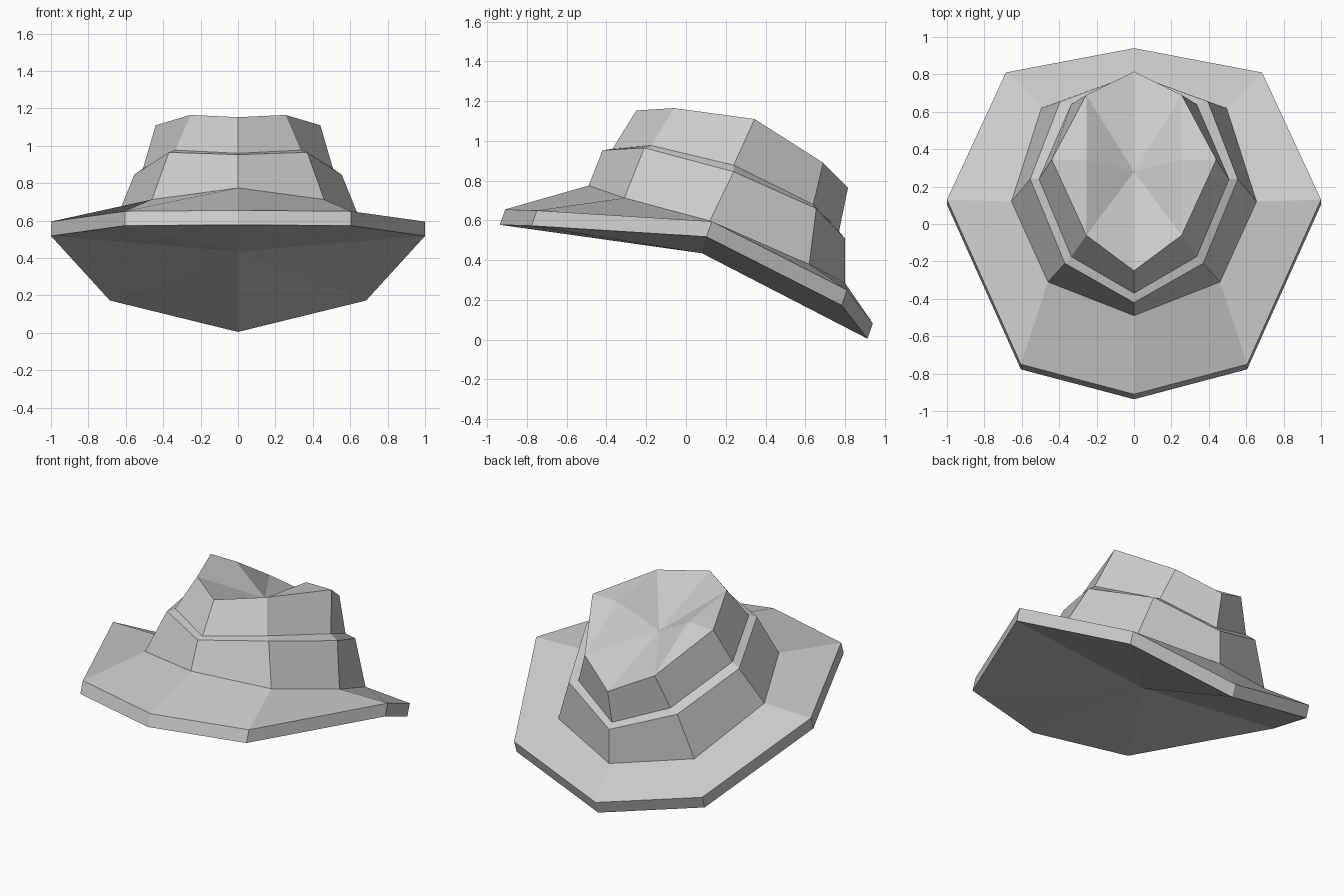
import bpy
from mathutils import Vector

old = bpy.data.objects.get("Cube")
if old:
    bpy.data.objects.remove(old, do_unlink=True)

# Single felt colour
felt = bpy.data.materials.new("grey_felt")
grey = (0.6, 0.6, 0.6, 1)
felt.diffuse_color = grey
felt.use_nodes = True
felt.node_tree.nodes["Principled BSDF"].inputs["Base Color"].default_value = grey


def ring(*half):
    """Mirror five points, front to back, into a closed eight-point ring."""
    right = [Vector(point) for point in half]
    left = [Vector((-p.x, p.y, p.z)) for p in reversed(right[1:-1])]
    return right + left


def bridge(lower, upper):
    """Join two rings with a band of quads."""
    count = len(lower)
    return [(lower[i], lower[(i + 1) % count], upper[(i + 1) % count], upper[i])
            for i in range(count)]


def fan(loop, centre, flip=False):
    """Join a ring to one centre point."""
    count = len(loop)
    faces = [(loop[i], loop[(i + 1) % count], centre) for i in range(count)]
    return [face[::-1] for face in faces] if flip else faces


def build(name, faces):
    """Make a flat shaded object from polygons, sharing equal points."""
    index = {}
    polygons = [[index.setdefault(tuple(point), len(index)) for point in face]
                for face in faces]
    mesh = bpy.data.meshes.new(name)
    mesh.from_pydata(list(index), [], polygons)
    mesh.materials.append(felt)
    mesh.update()
    hat_part = bpy.data.objects.new(name, mesh)
    bpy.context.scene.collection.objects.link(hat_part)
    return hat_part


# Cross-section rings, each listed from front to back along one side
brim_edge = ring((0, -.91, .655), (.605, -.75, .65), (1, .13, .595),
                 (.685, .81, .25), (0, .94, .082))
thickness = Vector((0, -.027, -.077))
brim_under = [point + thickness for point in brim_edge]
crown_base = ring((0, -.49, .775), (.46, -.31, .713), (.655, .12, .598),
                  (.495, .62, .38), (0, .8, .285))
band_outer = ring((0, -.42, .953), (.37, -.21, .965), (.555, .24, .845),
                  (.395, .655, .66), (0, .8, .51))
band_inner = ring((0, -.37, .96), (.335, -.175, .977), (.508, .24, .878),
                  (.335, .64, .68), (0, .77, .545))
crown_top = ring((0, -.25, 1.153), (.255, -.06, 1.165), (.44, .345, 1.11),
                 (.255, .69, .89), (0, .815, .765))

# Sloping brim with a thick edge and shallow hollow underneath
build("brim", fan(brim_under, Vector((0, .08, .435)), flip=True)
      + bridge(brim_under, brim_edge) + bridge(brim_edge, crown_base))

# Lower crown, ending in a narrow ledge
build("lower_crown", bridge(crown_base, band_outer) + bridge(band_outer, band_inner))

# Upper crown wall
build("upper_crown", bridge(band_inner, crown_top))

# Pinched top: a flat shoulder on each side of a central dent
dent_edge = list(crown_top)
shoulders = []
for side in (2, 6):
    outer = crown_top[side]
    inner = Vector((outer.x * .58, outer.y, outer.z))
    dent_edge[side] = inner
    shoulders += [(crown_top[side - 1], outer, inner),
                  (outer, crown_top[(side + 1) % 8], inner)]
build("crown_dent", shoulders + fan(dent_edge, Vector((0, .28, .96))))
